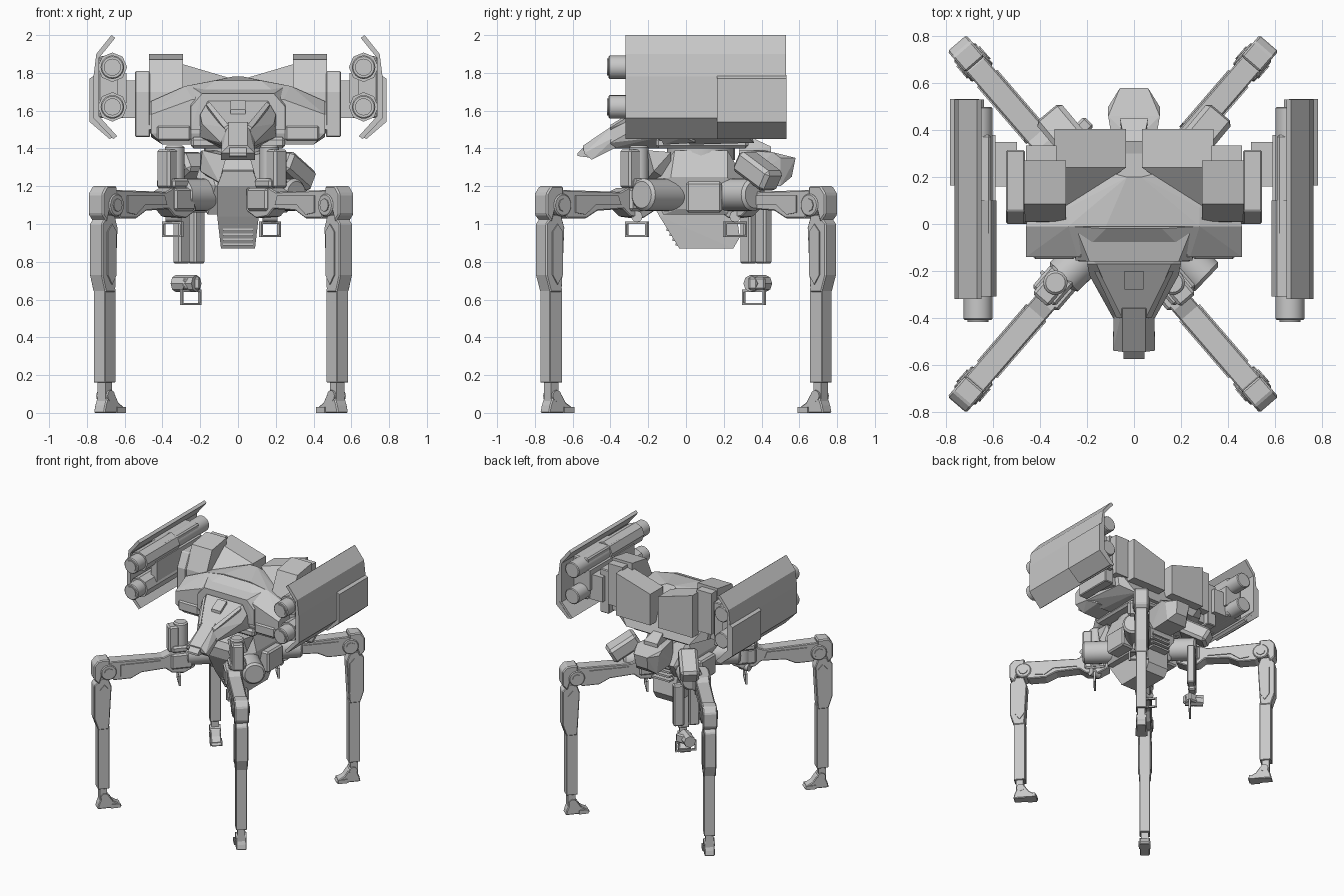
import bpy
import bmesh
import math
from mathutils import Matrix, Vector

default_cube = bpy.data.objects.get("Cube")
if default_cube:
    bpy.data.objects.remove(default_cube, do_unlink=True)

GREY = (0.58, 0.58, 0.58, 1)
paint = bpy.data.materials.new("plain_grey")
paint.use_nodes = True
paint.diffuse_color = GREY
paint.node_tree.nodes["Principled BSDF"].inputs["Base Color"].default_value = GREY

IDENTITY = Matrix.Identity(4)
FLIP = Matrix.Diagonal((-1, 1, 1, 1))


def finish(name, bm, place=IDENTITY, bevel=0, smooth=False):
    bmesh.ops.transform(bm, matrix=place, verts=bm.verts)
    bmesh.ops.recalc_face_normals(bm, faces=bm.faces)
    mesh = bpy.data.meshes.new(name)
    bm.to_mesh(mesh)
    bm.free()
    mesh.materials.append(paint)
    obj = bpy.data.objects.new(name, mesh)
    bpy.context.collection.objects.link(obj)
    if bevel:
        mod = obj.modifiers.new("edge_bevel", "BEVEL")
        mod.width = bevel
        mod.segments = 1
    if smooth:
        bpy.ops.object.select_all(action="DESELECT")
        obj.select_set(True)
        bpy.context.view_layer.objects.active = obj
        bpy.ops.object.shade_smooth_by_angle(angle=math.radians(35))
    return obj


def hull(name, points, place=IDENTITY, both=False, bevel=0):
    """Faceted solid around points, optionally mirrored in x."""
    points = list(points)
    if both:
        points += [(-x, y, z) for x, y, z in points]
    bm = bmesh.new()
    verts = [bm.verts.new(p) for p in points]
    bmesh.ops.convex_hull(bm, input=verts)
    loose = [v for v in bm.verts if not v.link_faces]
    bmesh.ops.delete(bm, geom=loose, context="VERTS")
    bmesh.ops.dissolve_limit(bm, angle_limit=0.02, verts=bm.verts, edges=bm.edges)
    return finish(name, bm, place, bevel)


def box(name, low, high, place=IDENTITY, bevel=0):
    centre = (Vector(low) + Vector(high)) / 2
    size = Vector(high) - Vector(low)
    bm = bmesh.new()
    bmesh.ops.create_cube(bm, size=1, matrix=Matrix.Translation(centre) @ Matrix.Diagonal((*size, 1)))
    return finish(name, bm, place, bevel)


def prism(name, profile, axis, low, high, place=IDENTITY, bevel=0):
    """Extrude a 2D outline along x or y; the outline's second value is z."""
    bm = bmesh.new()

    def at(a, b, d):
        return (d, a, b) if axis == "x" else (a, d, b)
    face = bm.faces.new([bm.verts.new(at(a, b, low)) for a, b in profile])
    out = bmesh.ops.extrude_face_region(bm, geom=[face])
    moved = [g for g in out["geom"] if isinstance(g, bmesh.types.BMVert)]
    bmesh.ops.translate(bm, vec=at(0, 0, high - low), verts=moved)
    return finish(name, bm, place, bevel)


def rod(name, start, end, radius, place=IDENTITY, sides=24, bevel=0):
    start, end = Vector(start), Vector(end)
    turn = (end - start).to_track_quat("Z", "Y").to_matrix().to_4x4()
    bm = bmesh.new()
    bmesh.ops.create_cone(bm, cap_ends=True, segments=sides, radius1=radius, radius2=radius,
                          depth=(end - start).length,
                          matrix=Matrix.Translation((start + end) / 2) @ turn)
    return finish(name, bm, place, bevel, smooth=sides > 8)


def spin(x, y, degrees):
    return Matrix.Translation((x, y, 0)) @ Matrix.Rotation(math.radians(degrees), 4, "Z")


def loop(name, place):
    """Rectangular step hanging below its origin."""
    for side in (-1, 1):
        box(name + "_side", (side * .072 - .006, -.008, -.08), (side * .072 + .006, .008, 0), place)
    for z in (-.08, -.01):
        box(name + "_bar", (-.078, -.008, z), (.078, .008, z + .012), place)


# Legs: one leg pointing along local x, repeated four times
def leg(name, degrees):
    place = spin(-.09, 0, degrees)
    arm = [(.26, 1.07), (.26, 1.19), (.45, 1.19), (.5, 1.17), (.9, 1.18), (.95, 1.12),
           (.87, 1.03), (.74, 1.03), (.66, 1.07), (.48, 1.08), (.43, 1.04), (.34, 1.03)]
    prism(name + "_arm", arm, "y", -.05, .05, place, .006)
    plate = [(.5, 1.1), (.52, 1.15), (.82, 1.15), (.82, 1.06), (.75, 1.05), (.68, 1.1)]
    prism(name + "_arm_plate", plate, "y", -.057, .057, place)
    box(name + "_arm_root", (.28, -.065, 1.07), (.44, .065, 1.19), place, .012)
    # Knee joint and cap
    rod(name + "_knee", (.91, -.06, 1.1), (.91, .06, 1.1), .06, place, bevel=.006)
    rod(name + "_knee_bolt", (.91, -.066, 1.1), (.91, .066, 1.1), .035, place, 8)
    cap = [(.9, 1.12), (.9, 1.2), (.985, 1.2), (1.018, 1.16), (1.018, 1.05), (.98, 1.01), (.95, 1.1)]
    prism(name + "_knee_cap", cap, "y", -.053, .053, place, .008)
    # Shin
    shin = [(.9, .7), (.885, .98), (.91, 1.05), (.97, 1.05), (1.015, 1.0), (1.015, .73), (.985, .64), (.905, .64)]
    prism(name + "_upper_shin", shin, "y", -.045, .045, place, .006)
    panel = [(.905, .73), (.905, .96), (.94, 1.0), (.975, .96), (.975, .73), (.94, .68)]
    prism(name + "_shin_panel", panel, "y", -.052, .052, place)
    box(name + "_lower_shin", (.9, -.04, .16), (.985, .04, .66), place, .003)
    # Ankle and foot, toe turned inward
    box(name + "_ankle", (.915, -.028, .06), (.97, .028, .17), place)
    rod(name + "_ankle_pin", (.935, -.04, .09), (.935, .04, .09), .03, place, 12)
    foot = [(.81, 0), (.81, .02), (.87, .055), (.9, .1), (.955, .1), (.98, .04), (.99, 0)]
    prism(name + "_foot", foot, "y", -.038, .038, place, .006)
    box(name + "_toe", (.82, -.045, 0), (.89, .045, .03), place)


LEGS = {"front_left_leg": -49.2, "back_left_leg": 49.2, "back_right_leg": 130.8, "front_right_leg": 229.2}
for leg_name, angle in LEGS.items():
    leg(leg_name, angle)

# Hip drums around the hub, pointing outward
for sx in (-1, 1):
    for sy in (-1, 1):
        rod("hip_drum", (sx * .1, .065 + sy * .1, 1.155), (sx * .31, .065 + sy * .3, 1.155), .086, bevel=.015)

# Step loops under three hips, and a dropped one with its clamp
for x, y, z in ((-.345, -.26, 1.01), (.17, -.26, 1.01), (.17, .26, 1.01), (-.25, .36, .65)):
    loop("step", Matrix.Translation((0, 0, z)) @ spin(x, y, 48.5 if x * y < 0 else -48.5))
    rod("step_pin", (x - .04, y, z + .03), (x + .04, y, z + .03), .03, sides=12)
rod("clamp_barrel", (-.33, .42, .685), (-.22, .34, .685), .045, sides=8)
box("clamp_block", (-.29, .33, .65), (-.2, .42, .72), bevel=.01)

# Twin hanging barrels on one rear hip
for x, y in ((-.3, .33), (-.22, .41)):
    box("hanging_barrel", (-.04, -.03, .79), (.04, .03, 1.12), spin(x, y, 45), .01)

# Front hip pods and rear canted pods
for x, angle in ((-.335, 229.2), (.165, -49.2)):
    turn = spin(x, -.25, angle)
    rod("hip_pod", (0, 0, 1.08), (0, 0, 1.415), .052, turn, 16, .01)
    box("hip_pod_bracket", (.02, -.045, 1.19), (.1, .045, 1.395), turn, .012)
    box("hip_pod_collar", (-.05, -.065, 1.19), (.08, .065, 1.24), turn, .012)
for flip in (IDENTITY, FLIP):
    cant = flip @ Matrix.Translation((0, 0, 1.28)) @ spin(.29, .38, 50) @ Matrix.Rotation(math.radians(30), 4, "Y")
    box("rear_pod", (-.12, -.07, -.06), (.12, .07, .06), cant, .02)
    hull("front_guard", [(.06, -.22, 1.36), (.19, -.2, 1.39), (.2, -.17, 1.28), (.1, -.22, 1.22),
                         (.06, -.1, 1.38), (.2, -.08, 1.38), (.12, -.08, 1.22)], flip)

# Hub, neck and belly
hull("hub", [(.16, -.12, 1.05), (.16, .24, 1.05), (.18, -.04, 1.08), (.18, .18, 1.08), (.22, -.08, 1.25),
             (.22, .22, 1.25), (.17, -.06, 1.39), (.17, .22, 1.39), (.12, -.2, 1.2), (.12, .33, 1.2)], both=True)
box("hub_cross_plate", (-.27, 0, 1.06), (.27, .19, 1.225), bevel=.012)
rod("neck", (0, .08, 1.34), (0, .08, 1.46), .18)
box("turret_deck", (-.25, -.16, 1.4), (.25, .33, 1.46), bevel=.015)
hull("belly", [(.09, -.035, .87), (.09, .25, .87), (.095, -.08, .95), (.095, .285, .93), (.11, -.14, 1.04),
               (.11, .26, 1.1), (.11, -.23, 1.2), (.08, -.24, 1.28), (.1, .2, 1.3)], both=True)
for step in range(4):
    z = .885 + step * .026
    y = -.045 - step * .016
    box("belly_slat", (-.08, y - .01, z), (.08, y + .03, z + .013))
for step in range(4):
    z = 1.06 + step * .035
    box("rear_vent_slat", (-.08, .25, z), (.08, .325, z + .015))
hull("tail_pod", [(.06, .58, 1.35), (.11, .5, 1.35), (.11, .46, 1.38), (.06, .41, 1.39),
                  (.05, .56, 1.25), (.09, .5, 1.2), (.08, .28, 1.2), (.08, .28, 1.39)], both=True)
hull("tail_spine", [(.03, .3, 1.48), (.06, .45, 1.41), (.06, .45, 1.36), (.04, .28, 1.38)], both=True)

# Torso shell
hull("torso_front", [(.4, -.12, 1.42), (.46, -.14, 1.48), (.46, -.14, 1.58), (.46, -.01, 1.65), (.46, -.01, 1.46),
                     (.24, -.14, 1.66), (.28, -.01, 1.73), (.12, -.02, 1.76), (.4, .05, 1.43)], both=True)
hull("torso_rear", [(.46, -.01, 1.65), (.46, -.01, 1.46), (.4, .3, 1.48), (.42, .3, 1.62), (.28, -.01, 1.73),
                    (.28, .07, 1.72), (.12, -.01, 1.76), (.03, .2, 1.78), (.28, .25, 1.67), (.28, .36, 1.43),
                    (.33, .02, 1.42)], both=True)
hull("cockpit_hood", [(.25, -.155, 1.5), (.25, -.155, 1.62), (.19, -.16, 1.69), (.25, -.01, 1.73),
                      (.26, -.01, 1.5)], both=True)

for flip in (IDENTITY, FLIP):
    box("lower_lip", (.25, -.15, 1.44), (.43, -.1, 1.52), flip, .01)
    # Shoulder blocks and rear packs
    shoulder = [(0, 1.5), (.01, 1.7), (.085, 1.87), (.27, 1.9), (.27, 1.48)]
    prism("shoulder_block", shoulder, "x", .29, .47, flip)
    box("shoulder_rear_box", (.33, .25, 1.55), (.46, .335, 1.88), flip)
    pack = [(x, y, z) for y in (.24, .405) for x, z in ((.035, 1.77), (.34, 1.86), (.34, 1.52), (.035, 1.52))]
    hull("rear_pack", pack + [(.29, .06, 1.7), (.29, .06, 1.6)], flip)
    # Launcher mount
    cheek = [(0, 1.46), (0, 1.7), (.055, 1.81), (.315, 1.81), (.315, 1.46)]
    prism("mount_cheek", cheek, "x", .465, .545, flip, .006)
    box("mount_arm", (.5, .16, 1.56), (.62, .35, 1.76), flip)
    # Launcher: bent outer shield, core and two tubes
    shield = [(.65, 1.985), (.67, 2.0), (.75, 1.9), (.765, 1.78), (.765, 1.56), (.66, 1.45), (.64, 1.465), (.735, 1.57), (.735, 1.88)]
    prism("launcher_shield", shield, "y", -.32, .53, flip)
    panel = [(.755, 1.79), (.785, 1.77), (.785, 1.54), (.68, 1.45), (.66, 1.46), (.755, 1.57)]
    prism("launcher_side_panel", panel, "y", .165, .532, flip)
    box("launcher_core", (.61, -.05, 1.56), (.74, .38, 1.89), flip, .01)
    box("launcher_spine", (.59, -.19, 1.64), (.64, .38, 1.8), flip)
    for z in (1.62, 1.83):
        rod("launch_tube", (.665, -.41, z), (.665, .5, z), .062, flip, bevel=.006)
        rod("tube_collar", (.665, -.31, z), (.665, .1, z), .078, flip, 8)
        rod("tube_warhead", (.665, -.418, z), (.665, -.4, z), .045, flip)

# Cockpit and nose
hull("cockpit", [(.2, -.14, 1.46), (.2, -.17, 1.58), (.16, -.17, 1.65), (.19, -.22, 1.53), (.12, -.23, 1.61),
                 (.09, -.4, 1.43), (.06, -.4, 1.51), (.09, -.14, 1.4), (.06, -.4, 1.4)], both=True)
hull("nose", [(.085, -.36, 1.47), (.05, -.36, 1.54), (.09, -.54, 1.375), (.05, -.545, 1.415),
              (.09, -.5, 1.34), (.07, -.34, 1.42)], both=True)
hull("nose_tip", [(.045, -.575, 1.375), (.045, -.54, 1.41), (.045, -.575, 1.36), (.045, -.5, 1.35)], both=True)
hull("cockpit_hatch", [(.04, -.2, 1.655), (.04, -.28, 1.605), (.04, -.2, 1.62), (.04, -.28, 1.57)], both=True)
for flip in (IDENTITY, FLIP):
    hull("canopy_rib", [(.15, -.2, 1.645), (.17, -.2, 1.635), (.05, -.4, 1.525), (.075, -.4, 1.51),
                        (.15, -.2, 1.58), (.05, -.4, 1.48)], flip)
